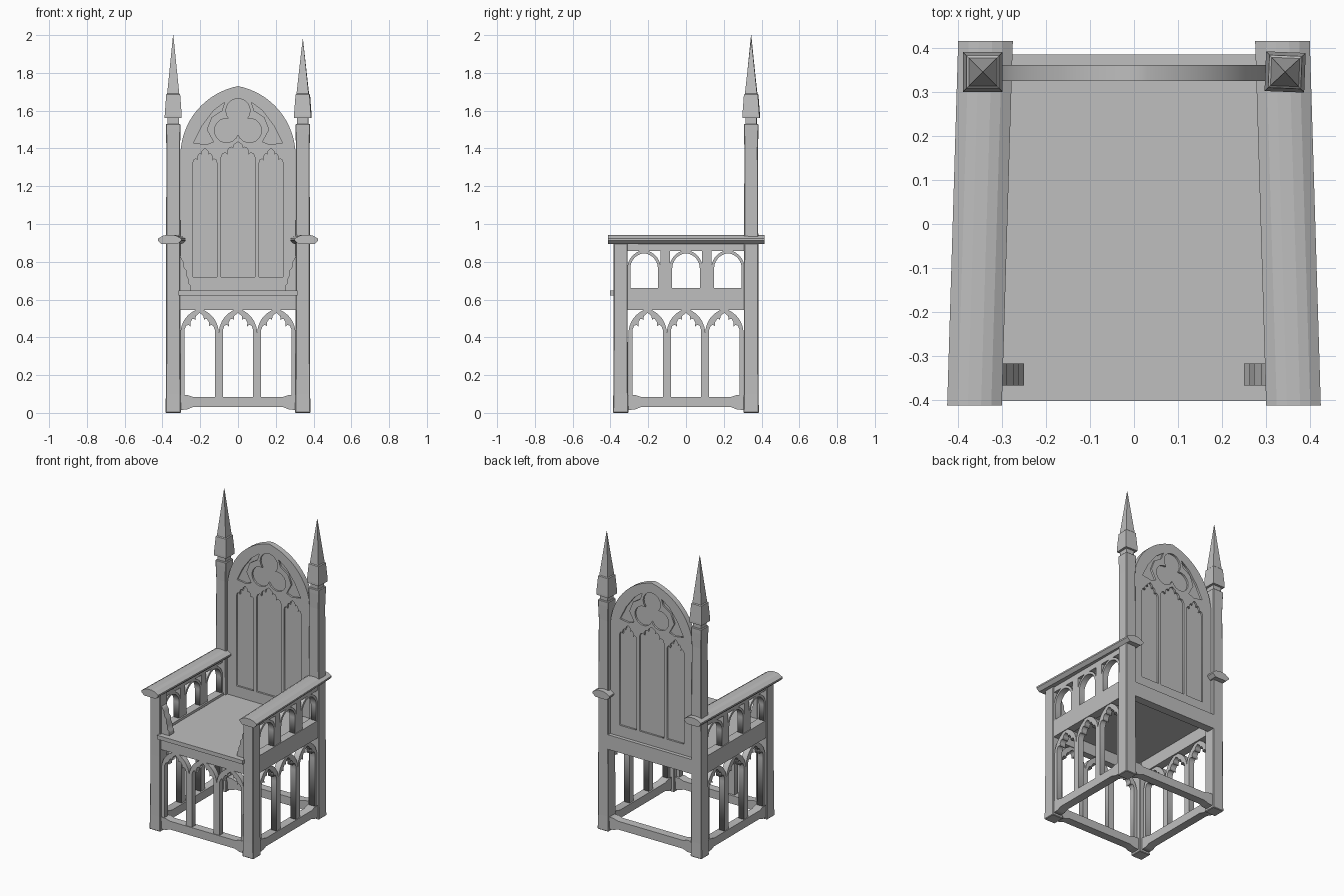
import bpy, bmesh, math
from mathutils import Matrix

if "Cube" in bpy.data.objects:
    bpy.data.objects.remove(bpy.data.objects["Cube"])

mat = bpy.data.materials.new("grey_stone")
mat.diffuse_color = (0.52, 0.52, 0.52, 1)
mat.use_nodes = True
mat.node_tree.nodes["Principled BSDF"].inputs["Base Color"].default_value = mat.diffuse_color


def mesh_object(name, verts, faces, bevel=0):
    me = bpy.data.meshes.new(name)
    me.from_pydata(verts, [], faces)
    bm = bmesh.new()
    bm.from_mesh(me)
    bmesh.ops.recalc_face_normals(bm, faces=bm.faces)
    bm.to_mesh(me)
    bm.free()
    me.materials.append(mat)
    ob = bpy.data.objects.new(name, me)
    bpy.context.collection.objects.link(ob)
    if bevel:
        mod = ob.modifiers.new("soft_edges", 'BEVEL')
        mod.width, mod.segments = bevel, 1
    return ob


def loft(name, rings, bevel=0):
    """Skin a list of equal-length rings and cap both ends."""
    n = len(rings[0])
    verts = [p for r in rings for p in r]
    faces = [tuple(range(n)), tuple(range(len(verts) - n, len(verts)))]
    for k in range(len(rings) - 1):
        for i in range(n):
            j = (i + 1) % n
            faces.append((k * n + i, k * n + j, (k + 1) * n + j, (k + 1) * n + i))
    return mesh_object(name, verts, faces, bevel)


def square(x, y, z, h, turn=0):
    r = h * math.sqrt(2)
    return [(x + r * math.cos(math.radians(45 + 90 * i) + turn),
             y + r * math.sin(math.radians(45 + 90 * i) + turn), z) for i in range(4)]


def box(name, x0, x1, y0, y1, z0, z1):
    return loft(name, [[(x0, y0, z), (x1, y0, z), (x1, y1, z), (x0, y1, z)] for z in (z0, z1)])


def plate(name, loops, plane, lo, hi):
    """Extrude flat outlines (inner loops are holes); 'front' is x/z, 'side' is y/z."""
    cu = bpy.data.curves.new(name, 'CURVE')
    cu.dimensions, cu.fill_mode = '2D', 'BOTH'
    cu.extrude = (hi - lo) / 2
    for pts in loops:
        sp = cu.splines.new('POLY')
        sp.points.add(len(pts) - 1)
        for p, (u, v) in zip(sp.points, pts):
            p.co = (u, v, 0, 1)
        sp.use_cyclic_u = True
    ob = bpy.data.objects.new(name, cu)
    bpy.context.collection.objects.link(ob)
    m = (lo + hi) / 2
    if plane == 'front':
        ob.matrix_world = Matrix(((1, 0, 0, 0), (0, 0, -1, m), (0, 1, 0, 0), (0, 0, 0, 1)))
    else:
        ob.matrix_world = Matrix(((0, 0, 1, m), (1, 0, 0, 0), (0, 1, 0, 0), (0, 0, 0, 1)))
    bpy.ops.object.select_all(action='DESELECT')
    ob.select_set(True)
    bpy.context.view_layer.objects.active = ob
    bpy.ops.object.convert(target='MESH')
    ob.data.materials.clear()
    ob.data.materials.append(mat)
    return ob


def mirrored(right, c):
    """Right half ending on the centre line -> full symmetric path, right to left."""
    return [(c + u, v) for u, v in right] + [(c - u, v) for u, v in reversed(right[:-1])]


def arch(c, w, s, t, b, n=10):
    """Plain pointed arch with straight legs."""
    h = t - s
    r = (w * w + h * h) / (2 * w)
    end = math.atan2(h, r - w)
    half = [(w, b)] + [(w - r + r * math.cos(end * i / n), s + r * math.sin(end * i / n))
                       for i in range(n)] + [(0, t)]
    return mirrored(half, c)


CUSPS = [(1, 0), (1, .22), (.9, .4), (.74, .45), (.6, .36), (.62, .55),
         (.5, .7), (.36, .73), (.29, .66), (.25, .85), (0, 1)]


def cusped(c, w, s, t, b):
    """Lancet with a cusped head."""
    return mirrored([(w, b)] + [(w * u, s + (t - s) * v) for u, v in CUSPS], c)


def trefoil(cx, cz, d, r):
    pts = []
    for a in (90, 210, 330):
        ar = math.radians(a)
        for k in range(-130, 131, 20):
            g = math.radians(a + k)
            pts.append((cx + d * math.cos(ar) + r * math.cos(g),
                        cz + d * math.sin(ar) + r * math.sin(g)))
    return pts


# Posts and pinnacles
for side, s in (("left", -1), ("right", 1)):
    x = .343 * s
    loft(side + "_front_leg", [square(x, -.346, z, h) for z, h in
                               ((0, .041), (.1, .039), (.5, .037), (.91, .037))], .004)
    loft(side + "_back_post", [square(x, .345, z, h) for z, h in
                               ((0, .041), (.1, .039), (.8, .038), (1.4, .036),
                                (1.5, .039), (1.53, .039))], .004)
    turn, top = (0, 2.0) if s < 0 else (-.04, 1.98)
    loft(side + "_pinnacle", [square(x, .345, z, h, turn) for z, h in
                              ((1.53, .03), (1.56, .03), (1.56, .045), (1.575, .045),
                               (1.685, .037), (1.69, .032), (top, .0008))])

# Armrests, splayed outward toward the front
ARM = [(-.042, .893), (.042, .893), (.062, .912), (.062, .922), (.038, .937),
       (.015, .943), (-.015, .943), (-.038, .937), (-.062, .922), (-.062, .912)]
for side, s in (("left", -1), ("right", 1)):
    loft(side + "_armrest", [[(s * c + u, y, v) for u, v in ARM]
                             for c, y in ((.362, -.412), (.337, .415))])

# Seat and the rails below it
box("seat", -.315, .315, -.402, .35, .622, .648)
box("front_seat_rail", -.31, .31, -.375, -.33, .545, .625)
box("back_seat_rail", -.31, .31, .33, .385, .55, .647)
FOOT = [(-.31, .015), (-.27, .018), (-.24, .03), (.24, .03), (.27, .018), (.31, .015),
        (.31, .095), (.27, .095), (.24, .085), (-.24, .085), (-.27, .095), (-.31, .095)]
plate("front_foot_rail", [FOOT], 'front', -.375, -.32)
plate("back_foot_rail", [FOOT], 'front', .32, .375)

# Lower cusped arcade, three bays per face
def arcade(name, plane, lo, hi):
    for i in (-1, 0, 1):
        outer = arch(.203 * i, .1015, .42, .552, .08)
        inner = cusped(.203 * i, .08, .415, .53, .08)
        plate(f"{name}_bay_{i + 2}", [outer + inner[::-1]], plane, lo, hi)

arcade("front_arcade", 'front', -.37, -.335)
for side, s in (("left", -1), ("right", 1)):
    lo, hi = sorted((s * .33, s * .37))
    arcade(side + "_arcade", 'side', lo, hi)
    plate(side + "_foot_rail", [FOOT], 'side', *sorted((s * .32, s * .375)))
    a, b = sorted((s * .32, s * .375))
    box(side + "_seat_rail", a, b, -.32, .32, .545, .66)
    box(side + "_arm_rail", lo, hi, -.32, .32, .858, .905)

    # Round-headed openings under the armrest
    for i in (-1, 0, 1):
        c = .222 * i
        plate(f"{side}_arm_arch_{i + 2}",
              [arch(c, .088, .765, .862, .65) + arch(c, .073, .765, .845, .65)[::-1]],
              'side', lo, hi)
    for y in (-.111, .111):
        box(side + "_arm_pillar", lo, hi, y - .025, y + .025, .65, .87)

    # Scrolled bracket standing on the seat
    scroll = [(.32, .64), (.25, .64), (.25, .675), (.262, .685), (.262, .71), (.272, .73),
              (.272, .755), (.286, .77), (.288, .8), (.298, .815), (.305, .83), (.32, .83)]
    plate(side + "_bracket", [[(s * u, v) for u, v in scroll]], 'front', -.367, -.317)

# Tall back: traceried frame with a recessed panel behind the openings
outline = arch(0, .305, 1.36, 1.73, .64, 16)
sliver = [(-.235, 1.43), (-.19, 1.52), (-.13, 1.6), (-.07, 1.645), (-.085, 1.6),
          (-.14, 1.565), (-.165, 1.5), (-.13, 1.435), (-.17, 1.42)]
plate("back_frame", [outline,
                     cusped(0, .09, 1.33, 1.435, .72),
                     cusped(-.175, .064, 1.3, 1.4, .72),
                     cusped(.175, .064, 1.3, 1.4, .72),
                     trefoil(0, 1.53, .07, .064),
                     sliver, [(-u, v) for u, v in sliver]], 'front', .324, .361)
plate("back_panel", [arch(0, .29, 1.36, 1.71, .65, 16)], 'front', .336, .349)
